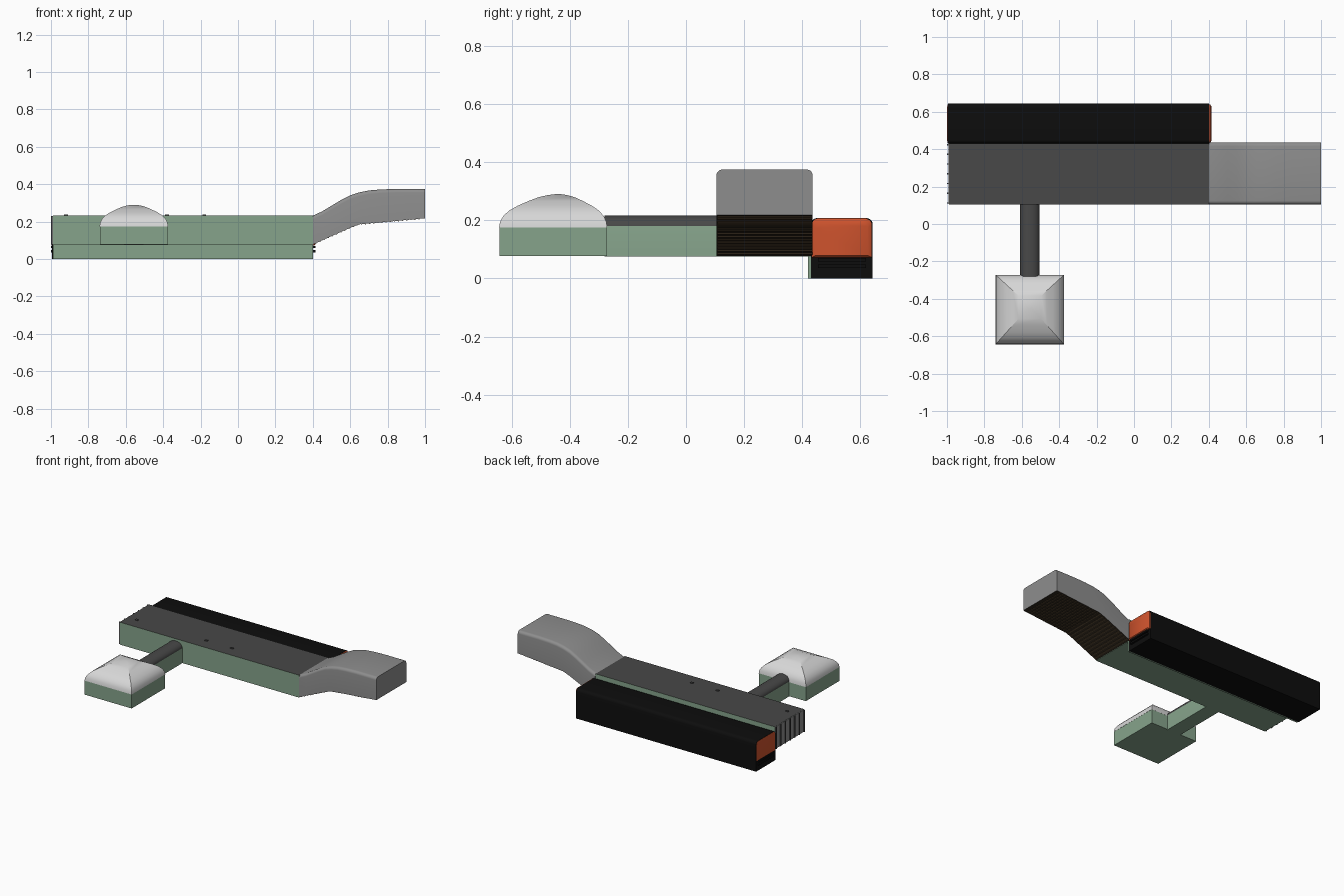
import bpy, bmesh, math

if "Cube" in bpy.data.objects:
    bpy.data.objects.remove(bpy.data.objects["Cube"])

def mat(name, r, g, b):
    m = bpy.data.materials.new(name)
    m.diffuse_color = (r, g, b, 1)
    m.use_nodes = True
    m.node_tree.nodes["Principled BSDF"].inputs["Base Color"].default_value = m.diffuse_color
    return m

GREEN = mat("sage green", .24, .37, .26)
DARK = mat("dark grey", .065, .065, .065)
BLACK = mat("black", .004, .004, .004)
GREY = mat("mid grey", .27, .27, .27)
LIGHT = mat("light grey", .68, .68, .68)
ORANGE = mat("orange", .61, .085, .026)
BROWN = mat("dark brown", .03, .021, .012)
TAN = mat("step brown", .085, .055, .028)

def loft(name, rings, mats, smooth=None, rule=None):
    """Skin a list of equal-length closed rings and cap both ends."""
    bm = bmesh.new()
    vs = [[bm.verts.new(p) for p in r] for r in rings]
    n = len(rings[0])
    for a, b in zip(vs, vs[1:]):
        for i in range(n):
            bm.faces.new((a[i], a[(i + 1) % n], b[(i + 1) % n], b[i]))
    bm.faces.new(vs[0])
    bm.faces.new(vs[-1])
    bmesh.ops.recalc_face_normals(bm, faces=bm.faces)
    bm.normal_update()
    if rule:
        for f in bm.faces:
            f.material_index = rule(f)
    me = bpy.data.meshes.new(name)
    bm.to_mesh(me)
    bm.free()
    ob = bpy.data.objects.new(name, me)
    bpy.context.collection.objects.link(ob)
    for m in mats:
        me.materials.append(m)
    if smooth:
        bpy.ops.object.select_all(action='DESELECT')
        ob.select_set(True)
        bpy.context.view_layer.objects.active = ob
        bpy.ops.object.shade_smooth_by_angle(angle=math.radians(smooth))
    return ob

def box(name, x0, x1, y0, y1, z0, z1, mats, rule=None):
    ring = lambda z: [(x0, y0, z), (x1, y0, z), (x1, y1, z), (x0, y1, z)]
    return loft(name, [ring(z0), ring(z1)], mats, rule=rule)

def round_top(y0, y1, z0, z1, r, n=5):
    """Closed (y, z) section with rounded upper corners."""
    pts = [(y0, z0), (y1, z0)]
    for cy, start in ((y1 - r, 0), (y0 + r, 90)):
        for i in range(n + 1):
            a = math.radians(start + 90 * i / n)
            pts.append((cy + r * math.cos(a), z1 - r + r * math.sin(a)))
    return pts

# Station hall: green walls, dark roof
box("station_hall", -.99, .4, .105, .43, .075, .232, [GREEN, DARK],
    lambda f: 1 if f.normal.z > .5 else 0)

# Ribbed grey end wall
box("end_wall", -.993, -.988, .107, .43, .077, .231, [GREY])
for i in range(7):
    y = .109 + i * .052
    box("end_wall_rib", -.999, -.992, y, y + .007, .077, .231, [DARK])

# Small roof studs
for x in (-.92, -.38, -.18):
    box("roof_stud", x - .01, x + .01, .185, .2, .23, .237, [DARK])

# Green wall below the platform edge
box("platform_wall", -.99, .4, .42, .432, 0, .08, [GREEN])

# Black track casing
sec = round_top(.43, .643, 0, .208, .022)
loft("track_casing", [[(x, y, z) for y, z in sec] for x in (-.994, .402)], [BLACK], 35)

# Orange vehicle ends with couplers
for s, x in ((-1, -.994), (1, .402)):
    bulge = .005 if s < 0 else .013
    rings = []
    for d, k in ((-.01, 0), (.4 * bulge, 0), (bulge, .012)):
        sec = round_top(.434 + k, .639 - k, .073 + k / 2, .206 - k, .02)
        rings.append([(x + s * d, y, z) for y, z in sec])
    loft("vehicle_end", rings, [ORANGE], 35)
    for z in (.036, .058):
        box("coupler", min(x, x + s * bulge), max(x, x + s * bulge),
            .455, .62, z, z + .012, [BLACK])

# Escalator tube: grey shell with rising curve
TOP = [(.4, .232), (.45, .255), (.5, .285), (.55, .315), (.6, .341), (.65, .357),
       (.7, .367), (.76, .372), (.84, .375), (1, .375)]
def low(x):
    return .078 + (x - .4) * .107 / .24 if x < .64 else .185 + (x - .64) * .033 / .36
rings = [[(x, y, z) for y, z in round_top(.105, .436, low(x), t, .02)] for x, t in TOP]
loft("escalator_tube", rings, [GREY, BROWN], 35,
     lambda f: 1 if f.normal.z < -.5 else 0)

# Thin step stripes below the tube
x = .415
while x < .985:
    rings = [[(x + d, y, low(x + d) + h) for y, h in
              ((.108, -.003), (.433, -.003), (.433, .002), (.108, .002))] for d in (0, .006)]
    loft("step_stripe", rings, [TAN])
    x += .022

# Corridor to the entrance: green walls, arched dark roof
cx, hw = -.557, .052
sec = [(cx + hw, .075), (cx + hw, .18)]
sec += [(cx + hw * math.cos(a), .18 + .037 * math.sin(a))
        for a in [math.pi * i / 12 for i in range(1, 12)]]
sec += [(cx - hw, .18), (cx - hw, .075)]
loft("corridor", [[(x, y, z) for x, z in sec] for y in (-.28, .11)], [GREEN, DARK], 35,
     lambda f: 1 if f.calc_center_median().z > .181 else 0)

# Entrance pavilion
box("pavilion_walls", -.739, -.375, -.643, -.272, .077, .176, [GREEN])

# Domed square roof, rings shrinking toward the apex
PROFILE = [(1, .175), (.985, .195), (.93, .215), (.83, .234), (.68, .251),
           (.5, .267), (.33, .28), (.18, .287), (.06, .29)]
rings = []
for k, z in PROFILE:
    c = -.4575 + .018 * (1 - k)
    rings.append([(cx + sx * .183 * k, c + sy * .186 * k, z)
                  for sx, sy in ((-1, -1), (1, -1), (1, 1), (-1, 1))])
loft("pavilion_roof", rings, [LIGHT], 25)
